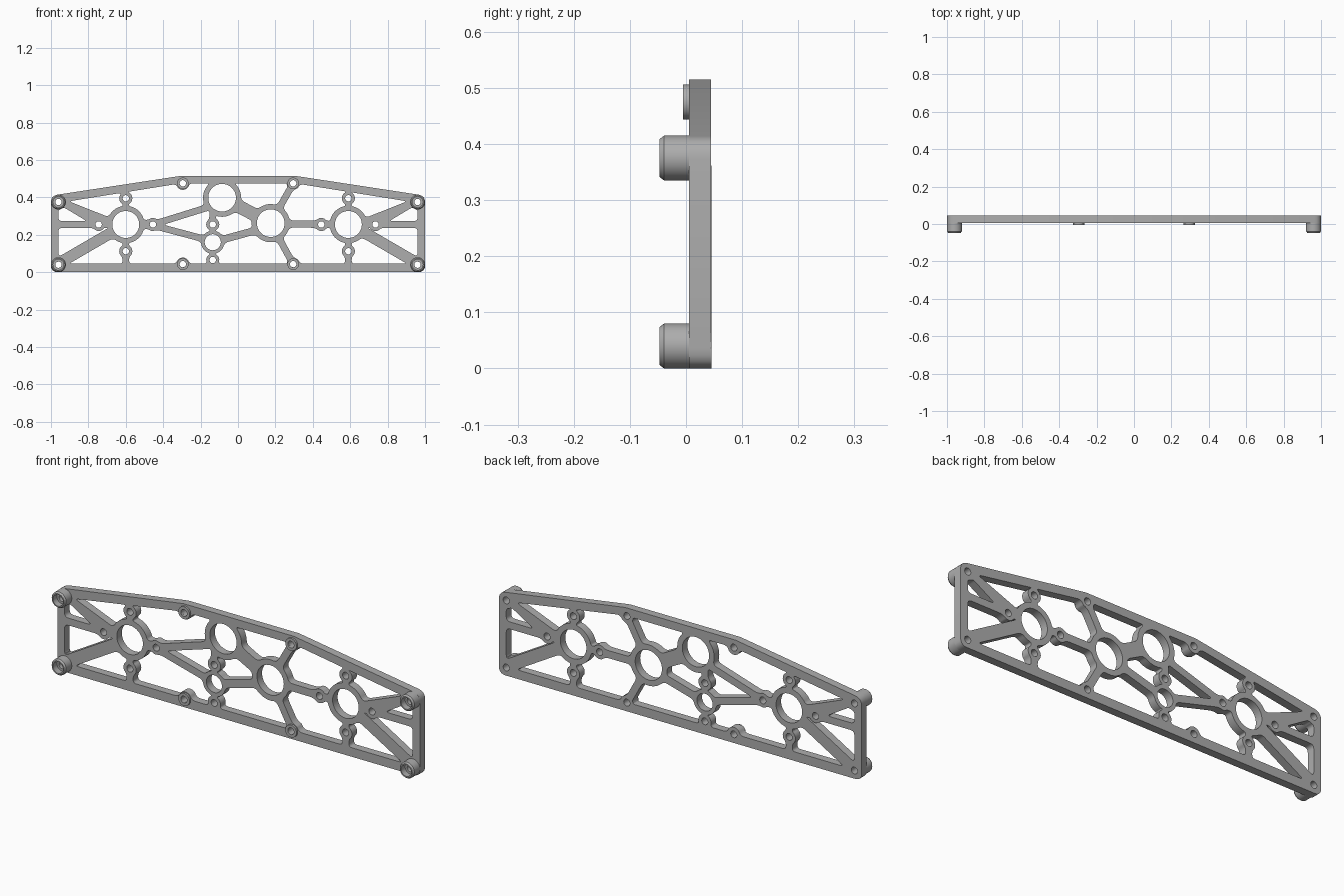
import bpy, bmesh, math
from mathutils import Vector

if "Cube" in bpy.data.objects:
    bpy.data.objects.remove(bpy.data.objects["Cube"])

metal = bpy.data.materials.new("satin_grey")
metal.use_nodes = True
GREY = (0.42, 0.42, 0.42, 1)
metal.diffuse_color = GREY
metal.node_tree.nodes["Principled BSDF"].inputs["Base Color"].default_value = GREY

FRONT, BACK = 0.005, 0.045


def circle(x, z, r, n=48):
    return [Vector((x + r * math.cos(math.tau * i / n), z + r * math.sin(math.tau * i / n)))
            for i in range(n)]


def strut(x1, z1, x2, z2, w):
    a, b = Vector((x1, z1)), Vector((x2, z2))
    side = (b - a).orthogonal().normalized() * w / 2
    return [a + side, b + side, b - side, a - side]


def add_prism(bm, pts, h):
    """Upright prism over a flat polygon, reaching h above and below zero."""
    face = bm.faces.new([bm.verts.new((p[0], p[1], -h)) for p in pts])
    top = bmesh.ops.extrude_face_region(bm, geom=[face])["geom"]
    bmesh.ops.translate(bm, vec=(0, 0, 2 * h), verts=[v for v in top if isinstance(v, bmesh.types.BMVert)])


def link(name, data):
    ob = bpy.data.objects.new(name, data)
    bpy.context.collection.objects.link(ob)
    return ob


def to_object(name, bm):
    bmesh.ops.recalc_face_normals(bm, faces=bm.faces[:])
    mesh = bpy.data.meshes.new(name)
    bm.to_mesh(mesh)
    bm.free()
    return link(name, mesh)


def evaluated_mesh(ob):
    dg = bpy.context.evaluated_depsgraph_get()
    return bpy.data.meshes.new_from_object(ob.evaluated_get(dg))


def finish(ob):
    ob.data.materials.clear()
    ob.data.materials.append(metal)
    bpy.ops.object.select_all(action="DESELECT")
    ob.select_set(True)
    bpy.context.view_layer.objects.active = ob
    bpy.ops.object.shade_smooth_by_angle(angle=math.radians(30))


def fillet(pts, size, steps=5):
    """Round every sharp corner of a loop, leaving its arcs alone."""
    n = len(pts)
    lens = [(pts[(i + 1) % n] - pts[i]).length for i in range(n)]

    def sharp(i):
        a, b = pts[i] - pts[i - 1], pts[(i + 1) % n] - pts[i]
        return abs(a.angle_signed(b, 0)) > math.radians(16)

    corners = [i for i in range(n) if sharp(i)]
    gaps = []
    for k, i in enumerate(corners):
        j, total = i, 0
        while True:
            total += lens[j]
            j = (j + 1) % n
            if j == corners[(k + 1) % len(corners)]:
                break
        gaps.append(total)

    def walk(i, step, dist):
        used = []
        while True:
            used.append(i)
            j = (i + step) % n
            span = (pts[j] - pts[i]).length
            if span >= dist:
                return pts[i].lerp(pts[j], dist / span), used
            dist -= span
            i = j

    arcs, drop = {}, set()
    for k, i in enumerate(corners):
        d = min(size, 0.45 * gaps[k], 0.45 * gaps[k - 1])
        a, back = walk(i, -1, d)
        b, ahead = walk(i, 1, d)
        drop.update(back + ahead)
        arcs[i] = [a.lerp(pts[i], t).lerp(pts[i].lerp(b, t), t)
                   for t in (s / steps for s in range(steps + 1))]
    out = []
    for i in range(n):
        if i in arcs:
            out += arcs[i]
        elif i not in drop:
            out.append(pts[i])
    return out


# Layout: round openings with their rims, screw holes and mounting points
bores = [(-0.6, 0.255, 0.072, 0.1), (0.59, 0.255, 0.072, 0.1), (0.175, 0.262, 0.074, 0.102),
         (-0.085, 0.398, 0.074, 0.102), (-0.135, 0.16, 0.043, 0.062)]
screws = [(-0.135, 0.255), (-0.135, 0.065)]
small_mounts = [(s * 0.295, z) for s in (-1, 1) for z in (0.043, 0.475)]
corner_mounts = [(s * 0.96, z) for s in (-1, 1) for z in (0.04, 0.375)]

# Centre struts
solids = [strut(-0.6, 0.255, -0.455, 0.255, 0.05), strut(-0.455, 0.255, -0.085, 0.37, 0.036),
          strut(-0.455, 0.25, -0.135, 0.165, 0.036), strut(-0.135, 0.03, -0.135, 0.36, 0.036),
          strut(-0.135, 0.16, 0.175, 0.245, 0.04), strut(-0.085, 0.398, 0.175, 0.262, 0.07),
          strut(-0.085, 0.4, -0.085, 0.5, 0.15), strut(0.175, 0.262, 0.295, 0.475, 0.036),
          strut(0.175, 0.262, 0.295, 0.043, 0.036), strut(0.175, 0.258, 0.59, 0.255, 0.038)]

# Mirrored end struts
for s, x in ((-1, -0.6), (1, 0.59)):
    screws += [(x, 0.395), (x, 0.112), (x + 0.145, 0.255), (x - 0.145, 0.255)]
    solids += [strut(x, 0.03, x, 0.47, 0.036), strut(s * 0.97, 0.255, x, 0.255, 0.036),
               strut(s * 0.97, 0.041, s * 0.65, 0.227, 0.06),
               [Vector((s * px, pz)) for px, pz in
                ((0.97, 0.405), (0.67, 0.286), (0.6, 0.255), (0.79, 0.262), (0.97, 0.37))]]

solids += [circle(x, z, rim) for x, z, r, rim in bores]
solids += [circle(x, z, 0.035) for x, z in screws + small_mounts]
solids += [circle(x, z, 0.04) for x, z in corner_mounts]

# Windows: the space inside the frame left over between the struts
bm = bmesh.new()
inner = [(0.96, 0.045), (0.96, 0.37), (0.305, 0.475)]
add_prism(bm, inner + [(-x, z) for x, z in reversed(inner)], 0.5)
space = to_object("window_space", bm)
bm = bmesh.new()
for i, pts in enumerate(solids):
    add_prism(bm, pts, 1 + 0.01 * i)
struts = to_object("strut_helper", bm)
space.hide_render = struts.hide_render = True
cut = space.modifiers.new("struts", "BOOLEAN")
cut.operation, cut.solver, cut.object, cut.use_self = "DIFFERENCE", "EXACT", struts, True

bm = bmesh.new()
bm.from_mesh(evaluated_mesh(space))
bmesh.ops.remove_doubles(bm, verts=bm.verts[:], dist=0.0005)
bmesh.ops.dissolve_limit(bm, angle_limit=0.02, verts=bm.verts[:], edges=bm.edges[:])
windows = [[v.co.xy for v in f.verts] for f in bm.faces
           if f.normal.z > 0.9 and f.calc_area() > 0.0006]
bm.free()
for helper in (space, struts):
    bpy.data.objects.remove(helper)

# Plate: filled outline with windows, bores and screw holes
half = [Vector(p) for p in ((1, 0), (1, 0.409), (0.305, 0.515))]
outline = fillet(half + [Vector((-p.x, p.y)) for p in reversed(half)], 0.036)
loops = [outline] + [fillet(w, 0.022) for w in windows]
loops += [circle(x, z, r) for x, z, r, rim in bores]
loops += [circle(x, z, 0.017, 24) for x, z in screws + small_mounts + corner_mounts]
curve = bpy.data.curves.new("plate_outline", "CURVE")
curve.dimensions, curve.fill_mode = "2D", "BOTH"
curve.extrude = (BACK - FRONT) / 2
for pts in loops:
    spline = curve.splines.new("POLY")
    spline.points.add(len(pts) - 1)
    for point, p in zip(spline.points, pts):
        point.co = (p.x, p.y, 0, 1)
    spline.use_cyclic_u = True
profile = link("plate_outline", curve)
bm = bmesh.new()
bm.from_mesh(evaluated_mesh(profile))
bpy.data.objects.remove(profile)
bmesh.ops.remove_doubles(bm, verts=bm.verts[:], dist=0.0001)
plate = to_object("plate", bm)
plate.rotation_euler.x = math.pi / 2
plate.location.y = (FRONT + BACK) / 2
finish(plate)


def boss(name, x, z, section, n=40):
    """Turn a closed (radius, y) section about an axis along y."""
    bm = bmesh.new()
    rings = [[bm.verts.new((x + p.x, y, z + p.y)) for p in circle(0, 0, r, n)] for r, y in section]
    for a, b in zip(rings, rings[1:]):
        for i in range(n):
            j = (i + 1) % n
            bm.faces.new((a[i], a[j], b[j], b[i]))
    finish(to_object(name, bm))


# Stand-offs: chamfered and counterbored at the corners, low pads on the rails
for x, z in corner_mounts:
    boss("corner_standoff", x, z, [(0.04, FRONT), (0.04, -0.039), (0.034, -0.047), (0.028, -0.047),
                                   (0.028, -0.015), (0.017, -0.015), (0.017, FRONT)])
for x, z in small_mounts:
    boss("rail_pad", x, z, [(0.031, FRONT), (0.031, -0.005), (0.017, -0.005), (0.017, FRONT)])
